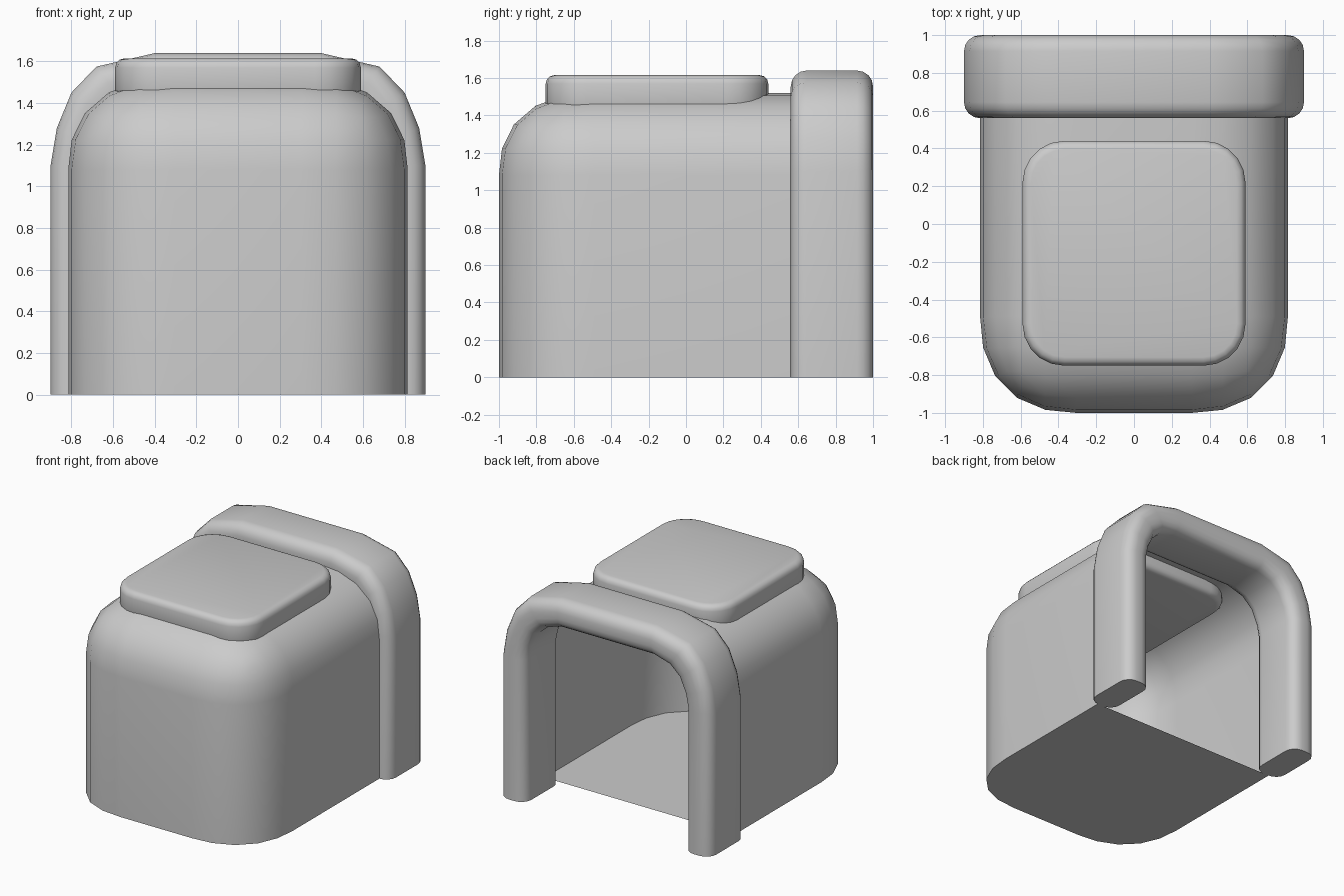
import bpy, bmesh, math
from mathutils import Vector

cube = bpy.data.objects.get("Cube")
if cube:
    bpy.data.objects.remove(cube, do_unlink=True)

grey = bpy.data.materials.new("plain_grey")
grey.use_nodes = True
colour = (0.6, 0.6, 0.6, 1)
grey.diffuse_color = colour
grey.node_tree.nodes["Principled BSDF"].inputs["Base Color"].default_value = colour


def finish(name, bm):
    """Turn a bmesh into a smooth-shaded grey object."""
    mesh = bpy.data.meshes.new(name)
    bm.to_mesh(mesh)
    bm.free()
    mesh.materials.append(grey)
    obj = bpy.data.objects.new(name, mesh)
    bpy.context.collection.objects.link(obj)
    bpy.ops.object.select_all(action='DESELECT')
    obj.select_set(True)
    bpy.context.view_layer.objects.active = obj
    bpy.ops.object.shade_smooth_by_angle(angle=math.radians(40))
    return obj


def box(low, high):
    """A box between two corners."""
    bm = bmesh.new()
    bmesh.ops.create_cube(bm, size=1)
    low, high = Vector(low), Vector(high)
    for v in bm.verts:
        v.co = (low + high) / 2 + v.co * (high - low)
    return bm


def bevel(bm, edges, offset, segments, profile=0.5):
    bmesh.ops.bevel(bm, geom=edges, offset=offset, segments=segments, profile=profile,
                    affect='EDGES', clamp_overlap=False)


# Hollow body: big rounded front and top edges, open back, flat floor
SQUASH = 0.86
bm = box((-0.815, -1, 0), (0.815, 0.56, 1.52 / SQUASH))
round_edges = []
for e in bm.edges:
    mid = (e.verts[0].co + e.verts[1].co) / 2
    if mid.y < 0.5 and mid.z > 0.1:
        round_edges.append(e)
bevel(bm, round_edges, 0.51, 5, 0.55)
for v in bm.verts:
    v.co.z *= SQUASH
bm.normal_update()
back = [f for f in bm.faces if f.normal.y > 0.9]
bmesh.ops.delete(bm, geom=back, context='FACES_ONLY')
finish("body_shell", bm)

# Cushion-like lid on the roof
bm = box((-0.59, -0.75, 1.42), (0.59, 0.44, 1.615))
bevel(bm, [e for e in bm.edges if abs(e.verts[0].co.z - e.verts[1].co.z) > 0.1], 0.22, 5)
bm.normal_update()
bevel(bm, [e for e in bm.edges if abs(e.verts[0].co.z - e.verts[1].co.z) < 0.01
           and any(abs(f.normal.z) < 0.1 for f in e.link_faces)
           and any(abs(f.normal.z) > 0.9 for f in e.link_faces)], 0.045, 3)
finish("roof_pad", bm)

# Arch at the back: rounded rectangular section swept along an arch
outer = [(0.9, 0), (0.9, 1.1), (0.87, 1.28), (0.8, 1.45), (0.68, 1.575), (0.4, 1.64)]
inner = [(0.68, 0), (0.68, 1.1), (0.66, 1.2), (0.61, 1.31), (0.53, 1.38), (0.4, 1.42)]
stations = list(zip(outer, inner))
stations += [((-o[0], o[1]), (-i[0], i[1])) for o, i in reversed(stations)]

DEPTH, THICK, RADIUS = 0.44, 0.22, 0.085
section = []
for corner, (sy, st) in enumerate([(1, 1), (-1, 1), (-1, -1), (1, -1)]):
    for step in range(5):
        a = math.radians(90 * corner + 22.5 * step)
        section.append((0.78 + sy * (DEPTH / 2 - RADIUS) + RADIUS * math.cos(a),
                        0.5 + (st * (THICK / 2 - RADIUS) + RADIUS * math.sin(a)) / THICK))

bm = bmesh.new()
rings = []
for o, i in stations:
    ring = []
    for y, t in section:
        ring.append(bm.verts.new((o[0] + (i[0] - o[0]) * t, y, o[1] + (i[1] - o[1]) * t)))
    rings.append(ring)
count = len(section)
for a, b in zip(rings, rings[1:]):
    for k in range(count):
        n = (k + 1) % count
        bm.faces.new((a[k], a[n], b[n], b[k]))
bm.faces.new(rings[0])
bm.faces.new(rings[-1])
bmesh.ops.recalc_face_normals(bm, faces=bm.faces)
finish("back_arch", bm)
